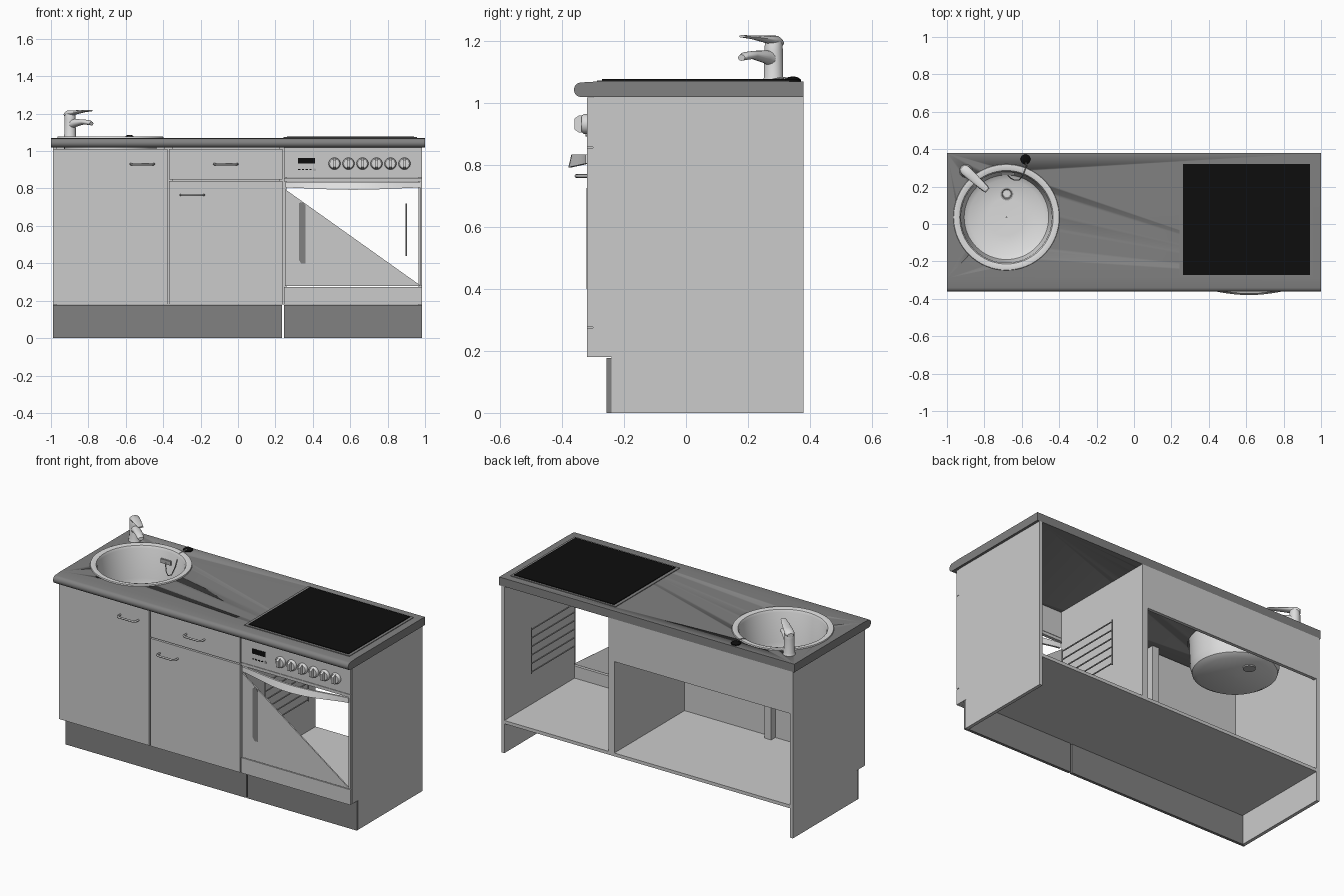
import bpy, bmesh, math
from mathutils import Vector

if "Cube" in bpy.data.objects:
    bpy.data.objects.remove(bpy.data.objects["Cube"])


def mat(name, r, g=None, b=None):
    m = bpy.data.materials.new(name)
    m.diffuse_color = (r, g or r, b or r, 1)
    m.use_nodes = True
    m.node_tree.nodes["Principled BSDF"].inputs["Base Color"].default_value = m.diffuse_color
    return m


LIGHT = mat("light_grey", 0.6)
DARK = mat("dark_grey", 0.22)
STEEL = mat("steel", 0.72)
METAL = mat("grey_metal", 0.42)
BLACK = mat("black", 0.004)
WHITE = mat("white", 0.85)


def finish(name, bm, m, smooth=None):
    bmesh.ops.recalc_face_normals(bm, faces=bm.faces)
    me = bpy.data.meshes.new(name)
    bm.to_mesh(me)
    bm.free()
    me.materials.append(m)
    ob = bpy.data.objects.new(name, me)
    bpy.context.collection.objects.link(ob)
    if smooth:
        bpy.ops.object.select_all(action='DESELECT')
        ob.select_set(True)
        bpy.context.view_layer.objects.active = ob
        bpy.ops.object.shade_smooth_by_angle(angle=math.radians(smooth))
    return ob


def box(name, x, y, z, m):
    bm = bmesh.new()
    bmesh.ops.create_cube(bm, size=1)
    for v in bm.verts:
        v.co = [(a + b) / 2 + c * (b - a) for (a, b), c in zip((x, y, z), v.co)]
    return finish(name, bm, m)


def prism(name, pts, axis, lo, hi, m, smooth=None):
    """Extrude a 2D outline along axis 0 (outline yz), 1 (xz) or 2 (xy)."""
    bm = bmesh.new()
    def at(p, t):
        c = list(p)
        c.insert(axis, t)
        return bm.verts.new(c)
    a, b = [at(p, lo) for p in pts], [at(p, hi) for p in pts]
    bm.faces.new(a)
    bm.faces.new(b)
    for i in range(len(pts)):
        j = (i + 1) % len(pts)
        bm.faces.new((a[i], a[j], b[j], b[i]))
    return finish(name, bm, m, smooth)


def loft(name, rings, m, smooth=40, cap=True):
    bm = bmesh.new()
    vs = [[bm.verts.new(p) for p in r] for r in rings]
    n = len(vs[0])
    for a, b in zip(vs, vs[1:]):
        for i in range(n):
            j = (i + 1) % n
            bm.faces.new((a[i], a[j], b[j], b[i]))
    if cap:
        bm.faces.new(vs[0])
        bm.faces.new(vs[-1])
    return finish(name, bm, m, smooth)


def circle(c, u, v, n):
    c, u, v = Vector(c), Vector(u), Vector(v)
    return [c + u * math.cos(2 * math.pi * i / n) + v * math.sin(2 * math.pi * i / n) for i in range(n)]


def lathe(name, c, prof, m, n=32, axis=2, cap=True, smooth=40):
    """Revolve (radius, offset) about z, or about -y when axis is 1."""
    c, rings = Vector(c), []
    for r, t in prof:
        if axis == 2:
            rings.append(circle(c + Vector((0, 0, t)), (r, 0, 0), (0, r, 0), n))
        else:
            rings.append(circle(c - Vector((0, t, 0)), (r, 0, 0), (0, 0, r), n))
    return loft(name, rings, m, smooth, cap)


def tube(name, paths, r, m, res=1):
    cu = bpy.data.curves.new(name, 'CURVE')
    cu.dimensions = '3D'
    cu.bevel_depth, cu.bevel_resolution, cu.use_fill_caps = r, res, True
    for path in paths:
        s = cu.splines.new('POLY')
        s.points.add(len(path) - 1)
        for p, q in zip(s.points, path):
            p.co = (*q, 1)
    cu.materials.append(m)
    ob = bpy.data.objects.new(name, cu)
    bpy.context.collection.objects.link(ob)
    bpy.ops.object.select_all(action='DESELECT')
    ob.select_set(True)
    bpy.context.view_layer.objects.active = ob
    bpy.ops.object.convert(target='MESH')


# Carcass: notched end panels, floor, partition, back rail, mullion
side = [(-0.30, 0.18), (-0.30, 1.02), (0.38, 1.02), (0.38, 0), (-0.24, 0), (-0.24, 0.18)]
prism("left_side_panel", side, 0, -0.99, -0.97, LIGHT)
prism("right_side_panel", side, 0, 0.965, 0.985, LIGHT)
box("cabinet_floor", (-0.97, 0.965), (-0.30, 0.38), (0.18, 0.2), LIGHT)
box("partition", (0.22, 0.26), (-0.30, 0.38), (0.2, 1.02), LIGHT)
box("back_rail", (-0.97, 0.22), (0.36, 0.38), (0.76, 1.02), LIGHT)
box("front_mullion", (-0.395, -0.35), (-0.30, -0.26), (0.2, 1.02), LIGHT)
box("left_plinth", (-0.99, 0.236), (-0.257, -0.24), (0, 0.178), DARK)
box("right_plinth", (0.246, 0.985), (-0.257, -0.24), (0, 0.178), DARK)

# Doors and drawer front
F = (-0.32, -0.301)
box("left_door", (-0.99, -0.378), F, (0.18, 1.012), LIGHT)
box("drawer_front", (-0.37, 0.238), F, (0.848, 1.012), LIGHT)
box("middle_door", (-0.37, 0.238), F, (0.18, 0.84), LIGHT)

# Bow handles
for nm, x, z in (("left_door", -0.512, 0.93), ("drawer", -0.065, 0.93), ("middle_door", -0.245, 0.765)):
    tube(nm + "_handle", [[(x - 0.062, -0.32, z), (x - 0.06, -0.347, z), (x - 0.048, -0.354, z),
                           (x + 0.048, -0.354, z), (x + 0.06, -0.347, z), (x + 0.062, -0.32, z)]], 0.006, METAL, 2)

# Oven front: control panel, half-open door, bottom panel
box("oven_control_panel", (0.246, 0.985), F, (0.858, 1.018), LIGHT)
box("oven_rail", (0.246, 0.985), F, (0.838, 0.856), LIGHT)
box("oven_bottom_panel", (0.246, 0.985), F, (0.18, 0.274), LIGHT)
prism("oven_door_panel", [(0.25, 0.278), (0.25, 0.797), (0.98, 0.278)], 1, -0.32, -0.312, LIGHT)
prism("oven_door_slot", [(0.325, 0.42), (0.337, 0.4), (0.36, 0.4), (0.36, 0.71), (0.35, 0.723), (0.335, 0.727),
                         (0.325, 0.72)], 1, -0.322, -0.319, DARK)
box("oven_door_edge", (0.972, 0.985), F, (0.278, 0.838), LIGHT)
box("oven_display", (0.32, 0.412), (-0.323, -0.319), (0.933, 0.963), BLACK)
for i in range(4):
    box("oven_button", (0.322 + i * 0.02, 0.333 + i * 0.02), (-0.323, -0.319), (0.898, 0.903), BLACK)
lathe("oven_lamp", (0.41, -0.32, 0.9), [(0.008, 0), (0.008, 0.004)], METAL, 12, 1)

# Bowed oven handle: outer and inner arcs joined into a crescent
rings = []
for i in range(25):
    t = i / 12 - 1
    x, bow = 0.615 + 0.36 * t, max(0, math.cos(t * math.pi / 2)) ** 1.3
    yo, drop = -0.325 - 0.055 * bow, 0.012 * bow
    rings.append([(x, yo, 0.805 - drop), (x, yo + 0.01 * bow, 0.835), (x, yo + 0.012 + 0.01 * bow, 0.835),
                  (x, yo + 0.012, 0.805 - drop)])
loft("oven_handle", rings, WHITE, 30)

# Control knobs with grip bars
for i in range(6):
    x = 0.516 + 0.0748 * i
    lathe("knob_base", (x, -0.32, 0.933), [(0.032, 0), (0.032, 0.01), (0.026, 0.018)], STEEL, 24, 1)
    prism("knob_grip", [(-0.345, 0.905), (-0.36, 0.915), (-0.36, 0.951), (-0.345, 0.961), (-0.33, 0.961),
                        (-0.33, 0.905)], 0, x - 0.007, x + 0.007, STEEL)

# Wire shelf racks on both oven walls
for nm, x in (("left", 0.33), ("right", 0.9)):
    wires = [[(x, y, 0.44), (x, y, 0.72)] for y in (-0.21, 0.21)]
    for k in range(6):
        z = 0.45 + 0.052 * k
        wires.append([(x, -0.21, z), (x, 0.21, z)])
    tube(nm + "_shelf_rack", wires, 0.004, METAL)

# Worktop with rounded front edge and sink hole
SX, SY = -0.682, 0.036
prof = [(0.38, 1.02), (0.38, 1.07), (-0.29, 1.07)]
for i in range(9):
    a = math.pi / 2 + math.pi * i / 8
    prof.append((-0.34 + 0.022 * math.cos(a), 1.0435 + 0.0235 * math.sin(a)))
top = prism("worktop", prof, 0, -1, 1, DARK, 35)
cut = lathe("sink_cutter", (SX, SY, 0), [(0.255, 0.95), (0.255, 1.15)], DARK, 64)
cut.hide_render = True
mod = top.modifiers.new("sink_hole", 'BOOLEAN')
mod.operation, mod.object, mod.solver = 'DIFFERENCE', cut, 'EXACT'
bpy.context.view_layer.objects.active = top
bpy.ops.object.modifier_apply(modifier=mod.name)
bpy.data.objects.remove(cut)

# Round sink: rim, inner bowl and outer shell in one revolve
lathe("sink_bowl", (SX, SY, 0), [(0.284, 1.07), (0.282, 1.077), (0.268, 1.079), (0.25, 1.074), (0.243, 1.06),
      (0.236, 0.88), (0.226, 0.846), (0.2, 0.83), (0.1, 0.825), (0.002, 0.824), (0.002, 0.816), (0.2, 0.82),
      (0.232, 0.84), (0.242, 0.88), (0.249, 1.06), (0.284, 1.07)], STEEL, 64, cap=False)
lathe("drain_ring", (-0.68, 0.16, 0.815), [(0.035, -0.004), (0.035, 0.016), (0.027, 0.016), (0.022, 0.011)], METAL, 24)
lathe("drain_plug", (-0.68, 0.16, 0.826), [(0.016, -0.013), (0.016, 0.004)], STEEL, 16)
box("overflow_plate", (-0.71, -0.64), (0.262, 0.272), (0.99, 1.015), METAL)

# Plug knob and chain
lathe("plug_knob", (-0.58, 0.345, 1.068), [(0.027, 0), (0.027, 0.008), (0.015, 0.016), (0.006, 0.018)], BLACK, 20)
tube("plug_chain", [[(-0.58, 0.345, 1.078), (-0.575, 0.31, 1.083), (-0.59, 0.27, 1.075), (-0.6, 0.25, 1.0),
                     (-0.615, 0.235, 0.95), (-0.64, 0.235, 0.94), (-0.66, 0.245, 0.96), (-0.675, 0.262, 1.0)]],
     0.003, METAL)

# Mixer tap: body, drooping spout and flat lever
B, D, S = Vector((-0.898, 0.283, 0)), Vector((0.74, -0.67, 0)), Vector((0.67, 0.74, 0))
lathe("tap_body", B, [(0.036, 1.068), (0.034, 1.076), (0.031, 1.085), (0.03, 1.17), (0.028, 1.195), (0.022, 1.21)],
      STEEL, 24)


def arm(name, sections):
    loft(name, [circle(B + D * t + Vector((0, 0, z)), S * w, (0, 0, h), 16) for t, z, w, h in sections], STEEL)


arm("tap_spout", [(0, 1.14, 0.026, 0.028), (0.04, 1.15, 0.024, 0.021), (0.1, 1.156, 0.022, 0.013),
                  (0.14, 1.152, 0.02, 0.013), (0.155, 1.147, 0.015, 0.01)])
arm("tap_lever", [(-0.03, 1.195, 0.018, 0.012), (-0.01, 1.2, 0.028, 0.018), (0.03, 1.206, 0.026, 0.012),
                  (0.1, 1.213, 0.021, 0.006), (0.15, 1.216, 0.015, 0.004)])

# Hob: frame and black glass
box("hob_frame", (0.243, 0.956), (-0.287, 0.335), (1.066, 1.074), DARK)
box("hob_glass", (0.262, 0.94), (-0.272, 0.322), (1.07, 1.078), BLACK)
